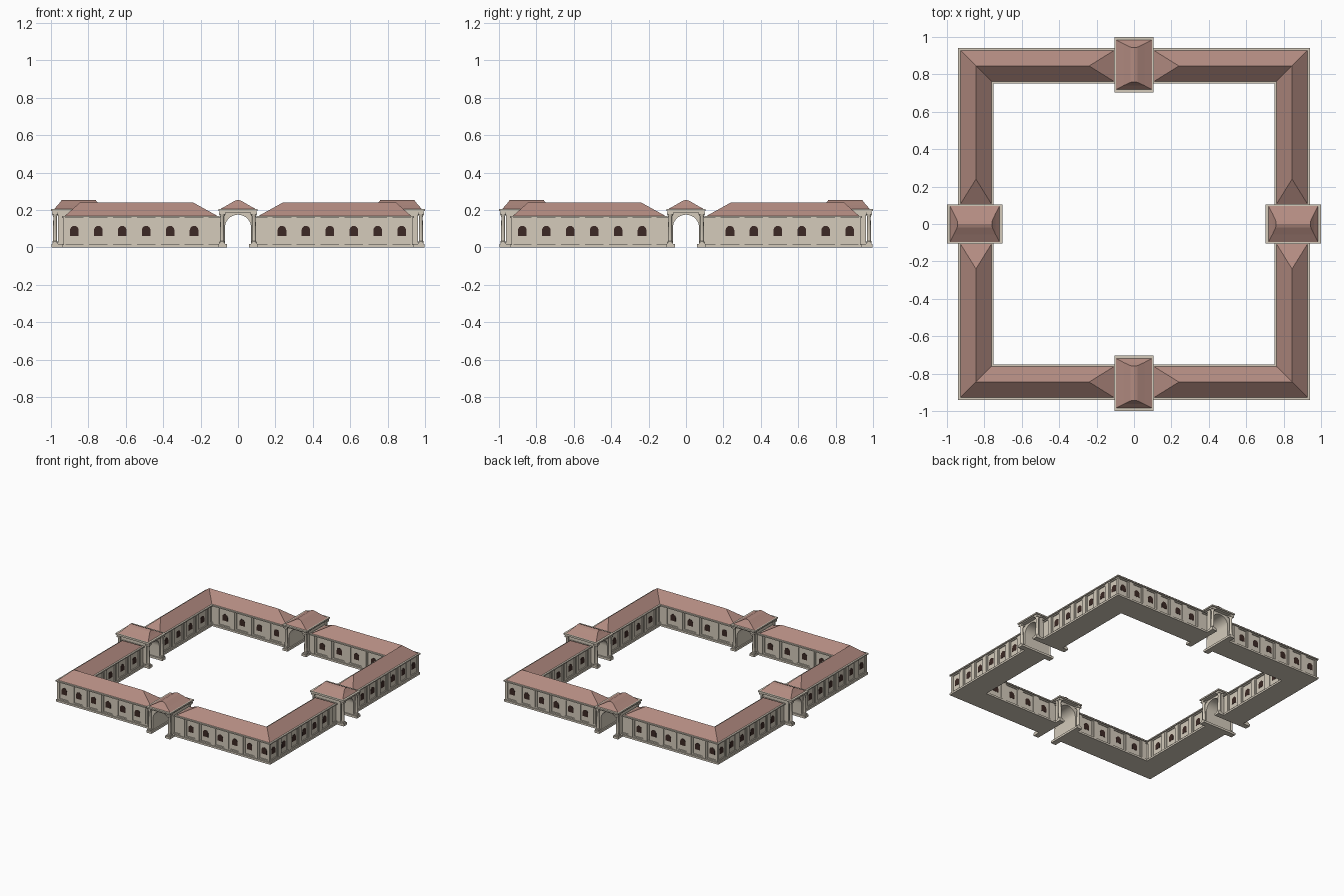
import bpy, bmesh
from math import pi, sin, cos

if "Cube" in bpy.data.objects:
    bpy.data.objects.remove(bpy.data.objects["Cube"])


def material(name, col):
    m = bpy.data.materials.new(name)
    m.diffuse_color = (*col, 1)
    m.use_nodes = True
    m.node_tree.nodes["Principled BSDF"].inputs["Base Color"].default_value = m.diffuse_color
    return m


STONE = material("stone", (0.66, 0.60, 0.50))
ROOF = material("roof_tile", (0.45, 0.26, 0.22))
DARK = material("window_dark", (0.045, 0.022, 0.018))

FLAT = lambda a, b, d: (a, b, d)      # outline in plan, extruded upward
FRONT = lambda a, b, d: (a, d, b)     # outline in elevation, extruded along y
SIDE = lambda a, b, d: (d, a, b)      # same, mirrored over the corner diagonal


def prism(bm, pts, d0, d1, place):
    lo = [bm.verts.new(place(a, b, d0)) for a, b in pts]
    hi = [bm.verts.new(place(a, b, d1)) for a, b in pts]
    n = len(pts)
    bm.faces.new(lo)
    bm.faces.new(hi[::-1])
    for i in range(n):
        j = (i + 1) % n
        bm.faces.new((lo[j], lo[i], hi[i], hi[j]))


def box(bm, x0, x1, z0, z1, y0, y1, place=FRONT):
    prism(bm, [(x0, z0), (x1, z0), (x1, z1), (x0, z1)], y0, y1, place)


def both(bm, x0, x1, z0, z1, y0, y1):
    for place in (FRONT, SIDE):
        box(bm, x0, x1, z0, z1, y0, y1, place)


def ell(outer, inner, end):
    # L-shaped plan around the front left corner
    return [(-outer, -outer), (-end, -outer), (-end, -inner),
            (-inner, -inner), (-inner, -end), (-outer, -end)]


def four(name, bm, mat, smooth=False):
    # finish the mesh and repeat it on all four sides
    bmesh.ops.recalc_face_normals(bm, faces=bm.faces)
    me = bpy.data.meshes.new(name)
    bm.to_mesh(bm and me)
    bm.free()
    me.materials.append(mat)
    if smooth:
        me.shade_smooth()
        me.set_sharp_from_angle(angle=0.6)
    for k in range(4):
        ob = bpy.data.objects.new(f"{name}_{k + 1}", me)
        ob.rotation_euler.z = k * pi / 2
        bpy.context.collection.objects.link(ob)


# Bays: (window centres, pitch, wall face, outward direction)
OUT = ([-0.875 + 0.128 * i for i in range(6)], 0.128, -0.922, -1)
INN = ([-0.65 + 0.15 * i for i in range(4)], 0.15, -0.768, 1)

# Corner wing walls
bm = bmesh.new()
prism(bm, ell(0.922, 0.768, 0.088), 0, 0.16, FLAT)
four("wing_walls", bm, STONE)

# Plinth, cornice, rails and pilasters
bm = bmesh.new()
prism(bm, ell(0.938, 0.752, 0.09), 0, 0.015, FLAT)
prism(bm, ell(0.940, 0.750, 0.10), 0.158, 0.167, FLAT)
for z0, z1 in ((0.015, 0.025), (0.150, 0.158)):
    prism(bm, ell(0.929, 0.761, 0.09), z0, z1, FLAT)
for centres, pitch, face, s in (OUT, INN):
    edges = [centres[0] - pitch / 2] + [c + pitch / 2 for c in centres]
    for e in edges:
        for half, proud in ((0.027, 0.006), (0.014, 0.010)):
            lim = 0.93 if s < 0 else 0.76
            both(bm, max(e - half, -lim), e + half, 0.015, 0.158, face, face + s * proud)
four("wing_trim", bm, STONE)

# Arched windows
arch = [(0.023 * cos(t * pi / 8), 0.092 + 0.023 * sin(t * pi / 8)) for t in range(9)]
arch = [(-0.023, 0.062), (0.023, 0.062)] + arch
bm = bmesh.new()
for centres, pitch, face, s in (OUT, INN):
    for c in centres:
        for place in (FRONT, SIDE):
            prism(bm, [(c + a, z) for a, z in arch], face - s * 0.004, face + s * 0.0015, place)
four("wing_windows", bm, DARK)

# Hipped wing roof
bm = bmesh.new()
e = [bm.verts.new((x, y, 0.167)) for x, y in ell(0.927, 0.763, 0.108)]
r = [bm.verts.new((x, y, 0.24)) for x, y in ((-0.24, -0.845), (-0.845, -0.845), (-0.845, -0.24))]
for f in ((e[0], e[1], r[0], r[1]), (e[1], e[2], r[0]), (e[2], e[3], r[1], r[0]),
          (e[3], e[4], r[2], r[1]), (e[4], e[5], r[2]), (e[5], e[0], r[1], r[2]), e):
    bm.faces.new(f)
four("wing_roof", bm, ROOF)

# Gatehouse body with barrel-vaulted passage
bm = bmesh.new()
vault = [(0.07 * cos(t * pi / 16), 0.105 + 0.07 * sin(t * pi / 16)) for t in range(17)]
body = [(0.09, 0), (0.09, 0.186), (-0.09, 0.186), (-0.09, 0), (-0.07, 0)] + vault[::-1] + [(0.07, 0)]
prism(bm, body, -0.962, -0.738, FRONT)
four("gate_body", bm, STONE, True)

# Gate plinths, column blocks and cornice
bm = bmesh.new()
for s in (-1, 1):
    box(bm, s * 0.06, s * 0.103, 0, 0.017, -0.998, -0.705)
    for y in (-0.978, -0.725):
        box(bm, s * 0.085 - 0.016, s * 0.085 + 0.016, 0.017, 0.026, y - 0.015, y + 0.015)
        box(bm, s * 0.085 - 0.017, s * 0.085 + 0.017, 0.176, 0.186, y - 0.016, y + 0.016)
box(bm, -0.098, 0.098, 0.186, 0.194, -0.992, -0.711)
box(bm, -0.105, 0.105, 0.194, 0.205, -1.0, -0.703)
four("gate_trim", bm, STONE)

# Gate columns
bm = bmesh.new()
profile = [(0.014, 0.026), (0.014, 0.031), (0.0115, 0.034), (0.0095, 0.162), (0.015, 0.176)]
for s in (-1, 1):
    for y in (-0.978, -0.725):
        rings = [[bm.verts.new((s * 0.085 + q * cos(k * pi / 6), y + q * sin(k * pi / 6), z))
                  for k in range(12)] for q, z in profile]
        for a, b in zip(rings, rings[1:]):
            for k in range(12):
                j = (k + 1) % 12
                bm.faces.new((a[k], a[j], b[j], b[k]))
four("gate_column", bm, STONE, True)

# Gate roof: hipped sides with a softened crown
bm = bmesh.new()
levels = [(0.095, 0.132, 0.205), (0.057, 0.112, 0.226), (0.02, 0.094, 0.248)]
rings = [[bm.verts.new((a * w, -0.8515 + b * l, z)) for a, b in ((-1, -1), (1, -1), (1, 1), (-1, 1))]
         for w, l, z in levels]
for lo, hi in zip(rings, rings[1:]):
    for k in range(4):
        j = (k + 1) % 4
        bm.faces.new((lo[k], lo[j], hi[j], hi[k]))
t = rings[-1]
p, q = (bm.verts.new((0, -0.8515 + d, 0.254)) for d in (-0.092, 0.092))
for f in ((t[0], t[1], p), (t[1], t[2], q, p), (t[2], t[3], q), (t[3], t[0], p, q), rings[0]):
    bm.faces.new(f)
four("gate_roof", bm, ROOF)
